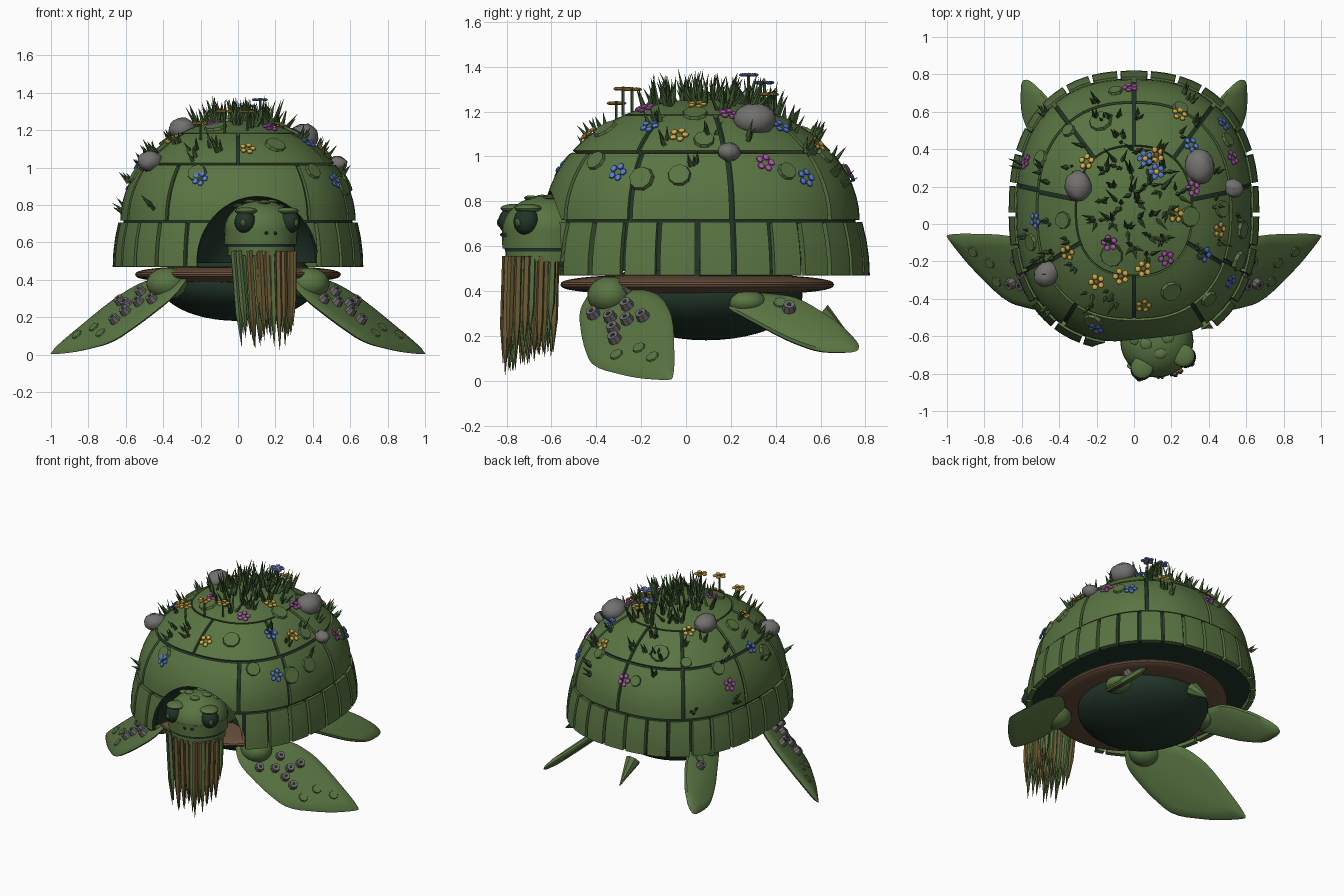
import bpy, bmesh, math, random
from mathutils import Vector, Matrix

random.seed(7)
if "Cube" in bpy.data.objects:
    bpy.data.objects.remove(bpy.data.objects["Cube"])


def material(name, rgb):
    m = bpy.data.materials.new(name)
    m.use_nodes = True
    m.diffuse_color = (*rgb, 1)
    m.node_tree.nodes["Principled BSDF"].inputs["Base Color"].default_value = (*rgb, 1)
    return m


green = material("moss green", (.1, .175, .055))
dark = material("dark green", (.015, .035, .022))
brown = material("underside brown", (.14, .08, .045))
stone = material("stone grey", (.17, .165, .16))
barnacle = material("barnacle grey", (.16, .145, .15))
grass = material("grass green", (.05, .1, .03))
yellow = material("petal yellow", (.65, .4, .06))
blue = material("petal blue", (.1, .2, .7))
pink = material("petal pink", (.45, .09, .45))
tan = material("beard tan", (.15, .105, .035))


def smooth(ob, angle):
    bpy.ops.object.select_all(action='DESELECT')
    ob.select_set(True)
    bpy.context.view_layer.objects.active = ob
    bpy.ops.object.shade_smooth_by_angle(angle=math.radians(angle))


def finish(name, bm, mats, angle=35):
    mesh = bpy.data.meshes.new(name)
    bm.to_mesh(mesh)
    bm.free()
    for m in mats:
        mesh.materials.append(m)
    ob = bpy.data.objects.new(name, mesh)
    bpy.context.collection.objects.link(ob)
    smooth(ob, angle)
    return ob


def paint(verts, mat):
    for v in verts:
        for f in v.link_faces:
            f.material_index = mat


def blob(bm, centre, size, mat=0, rot=None, seg=20):
    m = Matrix.Translation(centre) @ (rot or Matrix()) @ Matrix.Diagonal((*size, 1))
    paint(bmesh.ops.create_uvsphere(bm, u_segments=seg, v_segments=seg // 2 + 2,
                                    radius=1, matrix=m)["verts"], mat)


def facing(d):
    return Vector(d).to_track_quat('Z', 'Y').to_matrix().to_4x4()


def rod(bm, p, q, r1, r2, seg=5, mat=0):
    p, q = Vector(p), Vector(q)
    m = Matrix.Translation((p + q) / 2) @ facing(q - p)
    paint(bmesh.ops.create_cone(bm, cap_ends=True, segments=seg, radius1=r1, radius2=r2,
                                depth=(q - p).length, matrix=m)["verts"], mat)


# Shell surface: rounded oval in plan, elliptical in height
A, B, YC, POW = .67, .75, .07, 2.4
BASE, RISE, RIM = .71, .545, .94


def oval(x, y):
    return (abs(x) ** POW + abs(y) ** POW) ** (1 / POW)


def shell_point(deg, rho, z):
    c, s = math.cos(math.radians(deg)), math.sin(math.radians(deg))
    k = rho / oval(c, s)
    return Vector((A * k * c, YC + B * k * s, z))


def dome_rows(lo, hi, n, shrink=1.0):
    phis = [math.radians(lo + (hi - lo) * i / n) for i in range(n + 1)]
    return [(RIM * shrink * math.cos(p), BASE + RISE * shrink * math.sin(p)) for p in phis]


def patch(bm, rows, a0, a1, gap=0.0):
    n = max(2, round((a1 - a0) / 5))
    grid = []
    for rho, z in rows:
        g = math.degrees(gap / max(rho * A, .05))
        grid.append([bm.verts.new(shell_point(a0 + g + (a1 - a0 - 2 * g) * j / n, rho, z))
                     for j in range(n + 1)])
    for lower, upper in zip(grid, grid[1:]):
        for j in range(n):
            bm.faces.new((lower[j], lower[j + 1], upper[j + 1], upper[j]))


def ring(bm, rows, seams, gap):
    for a, b in zip(seams, seams[1:] + [seams[0] + 360]):
        patch(bm, rows, a, b, gap)


def both_sides(angles):
    return sorted(set(a % 360 for a in angles) | set((180 - a) % 360 for a in angles))


bm = bmesh.new()
patch(bm, [(0, .49), (.945, .49), (.915, BASE)] + dome_rows(2, 90, 16, .972), 0, 360)
bmesh.ops.remove_doubles(bm, verts=bm.verts, dist=.0002)
core = finish("shell_core", bm, [dark, dark])

bm = bmesh.new()
ring(bm, [(1 - .045 * (t / 3) ** 2, .47 + .079 * t) for t in range(4)],
     both_sides([-82, -66, -52, -39, -27, -15, -1.5, 11, 24, 35, 46, 58, 70, 83]), .01)
ring(bm, dome_rows(.8, 33.8, 6), both_sides([-55, -26, 11, 50, 90]), .01)
ring(bm, dome_rows(35.4, 60, 5), both_sides([-90, -28, 10, 50, 90]), .009)
patch(bm, dome_rows(60.8, 90, 7), 0, 360)
bmesh.ops.remove_doubles(bm, verts=bm.verts, dist=.0002)
plates = finish("shell_plates", bm, [green, dark])
solid = plates.modifiers.new("thickness", 'SOLIDIFY')
solid.thickness, solid.offset = .035, -1

# Neck opening carved out of the front of the shell
HOLE, HOLE_R = Vector((.11, -.66, .5)), (.33, .37, .35)
bm = bmesh.new()
blob(bm, HOLE, HOLE_R, 1, seg=48)
cutter = finish("neck_opening_cutter", bm, [green, dark])
cutter.hide_render = True
for ob in (plates, core):
    cut = ob.modifiers.new("opening", 'BOOLEAN')
    cut.operation, cut.solver, cut.object = 'DIFFERENCE', 'EXACT', cutter
    bpy.context.view_layer.objects.active = ob
    for mod in list(ob.modifiers):
        bpy.ops.object.modifier_apply(modifier=mod.name)
    smooth(ob, 30)
bpy.data.objects.remove(cutter)

# Underside: a thick rounded disc, the belly and a stub of a tail
bm = bmesh.new()
blob(bm, (0, .05, 0), (.55, .61, 1), seg=48)
for v in bm.verts:
    v.co.z = .428 + .05 * math.copysign(abs(v.co.z) ** .75, v.co.z)
finish("underside_rim", bm, [brown])
bm = bmesh.new()
blob(bm, (0, .09, .38), (.42, .43, .2), seg=40)
finish("belly", bm, [dark])
bm = bmesh.new()
rod(bm, (0, .6, .3), (0, .757, .165), .05, 0, 8)
finish("tail", bm, [green])


# Flippers: side outlines laid on a sloping plane
def front_x(y, z):
    return 1 - (z - .01 - .6 * (y + .06)) / .84


def rear_x(y, z):
    return .6 - 1.07 * (z - .13)


def soften(points):
    out = []
    for p, q in zip(points, points[1:] + points[:1]):
        p, q = Vector(p), Vector(q)
        out += [p.lerp(q, .2), p.lerp(q, .8)]
    return out


def flipper(name, side, outline, xf, normal, studs, bumps, joint, joint_size):
    def place(y, z):
        return Vector((side * xf(y, z), y, z))
    n = Vector((side * normal[0], normal[1], normal[2])).normalized()
    bm = bmesh.new()
    mid = [place(*p) for p in soften(soften(outline))]
    c = sum(mid, Vector()) / len(mid)
    edge = [bm.verts.new(p) for p in mid]
    for d in (1, -1):
        inner = edge
        for scale, lift in ((.94, .013), (.75, .023)):
            outer, inner = inner, [bm.verts.new(c + (p - c) * scale + n * d * lift) for p in mid]
            for i in range(len(edge)):
                j = (i + 1) % len(edge)
                bm.faces.new((outer[i], outer[j], inner[j], inner[i]))
        bm.faces.new(inner)
    bmesh.ops.recalc_face_normals(bm, faces=bm.faces)
    blob(bm, (side * joint[0], joint[1], joint[2]), joint_size)
    for y, z in studs:
        p = place(y, z) + n * .015
        rod(bm, p, p + n * .042, .032, .026, 8, 1)
        rod(bm, p + n * .042, p + n * .044, .011, .011, 8, 2)
    for y, z in bumps:
        p = place(y, z) + n * .01
        rod(bm, p, p + n * .02, .036, .028, 8)
    finish(name, bm, [green, barnacle, dark])


front_outline = [(-.42, .41), (-.48, .31), (-.462, .17), (-.42, .06), (-.23, .012), (-.1, .002),
                 (-.05, .006), (-.055, .28), (-.11, .38), (-.22, .42), (-.33, .44)]
rear_outline = [(.17, .33), (.22, .39), (.35, .39), (.5, .37), (.68, .26), (.775, .165),
                (.765, .125), (.6, .125), (.45, .18), (.3, .26)]
front_studs = [(-.26, .385), (-.34, .33), (-.4, .275), (-.325, .26), (-.25, .315), (-.25, .25),
               (-.18, .265), (-.305, .165), (-.31, .21)]
for side, word in ((1, "left"), (-1, "right")):
    flipper("front_flipper_" + word, side, front_outline, front_x, (.84, -.6, 1), front_studs,
            [(-.3, .1), (-.2, .13), (-.14, .09)], (.38, -.34, .38), (.11, .1, .085))
    flipper("rear_flipper_" + word, side, rear_outline, rear_x, (1, 0, 1.07), [(.46, .3)],
            [(.42, .33)], (.35, .27, .35), (.09, .09, .055))

# Head, with the face turned a little to its left
HX, HY = .122, -.625
turn = Matrix.Translation((HX, HY, 0)) @ Matrix.Rotation(math.radians(16), 4, 'Z')
bm = bmesh.new()
rod(bm, (HX, -.2, .64), (HX, -.62, .65), .13, .14, 20)
blob(bm, (HX, HY, .67), (.195, .195, .155), seg=28)
for z0, z1, r, mat in ((.53, .575, .178, 0), (.575, .59, .182, 1), (.59, .675, .194, 0)):
    m = Matrix.Translation((HX, HY, (z0 + z1) / 2))
    paint(bmesh.ops.create_cone(bm, cap_ends=True, segments=28, radius1=r, radius2=r + .002,
                                depth=z1 - z0, matrix=m)["verts"], mat)
for s in (1, -1):
    blob(bm, turn @ Vector((s * .122, -.125, .71)), (.058, .058, .062), 1)
    blob(bm, turn @ Vector((s * .115, -.115, .768)), (.06, .06, .02))
    blob(bm, turn @ Vector((s * .025, -.193, .65)), (.009, .012, .009), 1, seg=8)
    blob(bm, turn @ Vector((s * .145, -.167, .705)), (.018, .018, .022), 2, seg=10)
for x, y in ((0, -.07), (.06, 0), (-.06, 0), (0, .07), (.11, .04), (-.11, .04)):
    z = .67 + .155 * math.sqrt(1 - (x / .195) ** 2 - (y / .195) ** 2)
    blob(bm, turn @ Vector((x, y, z)), (.035, .03, .012), seg=10)
finish("head", bm, [green, dark, grass])

# Beard of hanging strands, spread over a rounded square
bm = bmesh.new()
for i in range(72):
    a = i * 2.4
    r = math.sqrt((i + 1) / 72) / max(abs(math.cos(a)), abs(math.sin(a))) ** .6
    x, y = .172 * r * math.cos(a), -.69 + .115 * r * math.sin(a)
    end = .02 + .4 * (y + .81) + random.uniform(0, .15)
    tip = Vector((HX + .03 + .85 * x, y - .012, end))
    top = Vector((HX + .01 + x, y, .555))
    mid = top.lerp(tip, .65)
    shade = int(random.random() < .4)
    rod(bm, top, mid, .016, .018, 5, shade)
    rod(bm, mid, tip, .018, .001, 5, shade)
finish("beard", bm, [green, tan])


# Everything growing on the shell
def spot(x, y):
    rho = min(oval(x / A, (y - YC) / B) / RIM, .995)
    z = BASE + RISE * math.sqrt(1 - rho * rho)
    n = Vector((x / .63 ** 2, (y - YC) / .7 ** 2, (z - BASE) / RISE ** 2)).normalized()
    return Vector((x, y, z)), n


bm = bmesh.new()
for x, y, r in ((.34, .3, .095), (-.29, .2, .083), (-.455, -.26, .075), (.52, .19, .056)):
    p, n = spot(x, y)
    blob(bm, p + n * r * .25, (r, r * .86, r * .74), 0, Matrix.Rotation(x * 5, 4, 'Z'), 14)
for v in bm.verts:
    v.co += Vector([random.uniform(-.004, .004) for _ in range(3)])
finish("rocks", bm, [stone], 50)

bm = bmesh.new()
for x, y, r in ((.3, .04, .06), (-.18, .55, .065), (.2, -.36, .06), (-.12, -.17, .065),
                (.47, .08, .05), (.56, -.2, .06), (.58, -.03, .055), (-.55, -.1, .05),
                (-.22, -.52, .055), (-.5, .35, .05), (.25, .62, .045), (-.1, .71, .04),
                (-.38, .02, .05), (.4, -.4, .05), (-.35, .5, .04), (.5, .45, .045)):
    p, n = spot(x, y)
    rod(bm, p - n * .01, p + n * .012, r, r * .88, 9)
finish("shell_bumps", bm, [green], 20)


def tuft(bm, x, y, height, blades):
    p, n = spot(x, y)
    up = (n + Vector((0, 0, .6))).normalized()
    for k in range(blades):
        lean = Vector([random.uniform(-.6, .6) for _ in range(3)])
        q = p + (up + lean).normalized() * height * random.uniform(.65, 1.1)
        rod(bm, p - n * .01 + lean * .03, q, .014, .0005, 4)


bm = bmesh.new()
for i in range(26):
    a, r = i * 2.4, math.sqrt(i / 26)
    tuft(bm, .02 + .24 * r * math.cos(a), .12 + .33 * r * math.sin(a), .14, 5)
for i in range(44):
    p = shell_point(random.uniform(0, 360), random.uniform(.5, .96), 0)
    if (p.xy - HOLE.xy).length > .3:
        tuft(bm, p.x, p.y, .085, 3)
finish("grass_tufts", bm, [grass], 20)


def flowers(name, petal, centre, flat, stemmed):
    bm = bmesh.new()
    for x, y, h in [(*f, .012) for f in flat] + list(stemmed):
        p, n = spot(x, y)
        if h > .05:
            n = Vector((0, 0, 1))
            rod(bm, p, p + n * h, .007, .007, 5, 2)
        m = Matrix.Translation(p + n * h) @ facing(n)
        for k in range(5):
            a = k * math.tau / 5
            blob(bm, m @ Vector((.029 * math.cos(a), .029 * math.sin(a), 0)),
                 (.0165, .0165, .008), 0, facing(n), 8)
        if h > .05:
            blob(bm, m @ Vector((0, 0, .002)), (.016, .016, .008), 1, seg=8)
    finish(name, bm, [petal, centre, grass])


flowers("yellow_flowers", yellow, tan,
        [(-.25, .33), (.24, .58), (.22, .05), (-.35, -.15), (.05, -.43), (.45, -.03)],
        [(.05, -.24, .1), (-.07, -.28, .12), (-.2, -.31, .09), (.12, .37, .08)])
flowers("blue_flowers", blue, yellow,
        [(-.52, .02), (.47, .53), (.37, -.16), (.51, -.3), (-.2, -.55), (.3, .42)],
        [(.06, .35, .12), (.12, .28, .14)])
flowers("pink_flowers", pink, yellow,
        [(-.02, .72), (.52, .35), (.17, -.18), (-.57, .33), (.31, .19), (-.13, -.1)], [])
